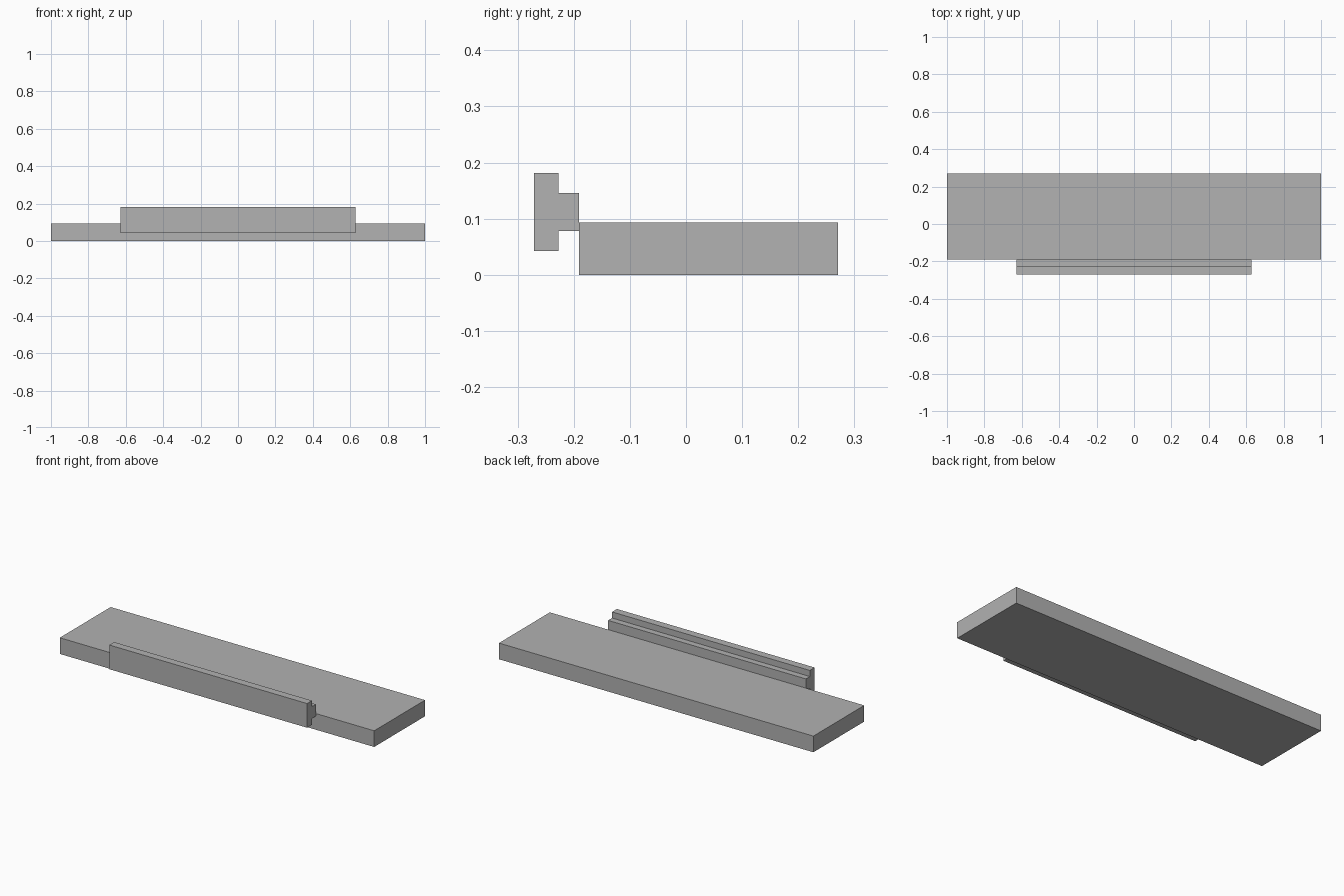
import bpy
import bmesh

cube = bpy.data.objects.get("Cube")
if cube:
    bpy.data.objects.remove(cube, do_unlink=True)

grey = bpy.data.materials.new("plain grey")
grey.use_nodes = True
colour = (0.445, 0.445, 0.445, 1)
grey.diffuse_color = colour
grey.node_tree.nodes["Principled BSDF"].inputs["Base Color"].default_value = colour


def extrude_profile(name, profile, half_length):
    """Sweep a closed (y, z) profile along x, centred on x = 0."""
    bm = bmesh.new()
    face = bm.faces.new([bm.verts.new((-half_length, y, z)) for y, z in profile])
    swept = bmesh.ops.extrude_face_region(bm, geom=[face], use_keep_orig=True)
    moved = [v for v in swept["geom"] if isinstance(v, bmesh.types.BMVert)]
    bmesh.ops.translate(bm, verts=moved, vec=(2 * half_length, 0, 0))
    bmesh.ops.recalc_face_normals(bm, faces=bm.faces)
    mesh = bpy.data.meshes.new(name)
    bm.to_mesh(mesh)
    bm.free()
    mesh.materials.append(grey)
    obj = bpy.data.objects.new(name, mesh)
    bpy.context.collection.objects.link(obj)
    return obj


# Wide flat slab
back, seam = 0.271, -0.191
extrude_profile("base_slab", [(seam, 0), (back, 0), (back, 0.093), (seam, 0.093)], 1.0)

# T-section rail against the front edge of the slab
front, step = -0.271, -0.227
low, high = 0.042, 0.181
stem_low, stem_high = 0.078, 0.146
extrude_profile("front_rail", [
    (front, low), (step, low), (step, stem_low), (seam, stem_low),
    (seam, stem_high), (step, stem_high), (step, high), (front, high),
], 0.629)
